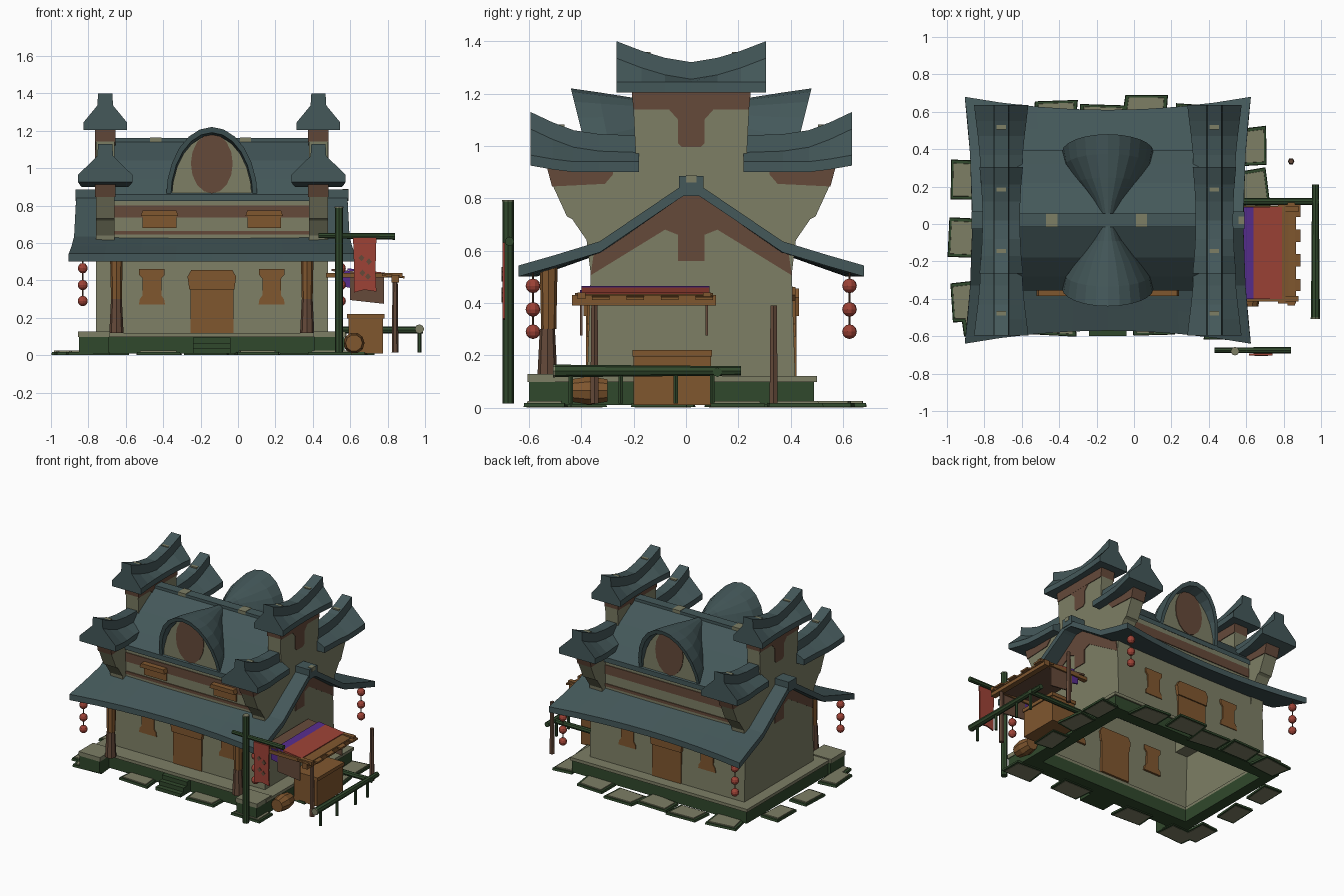
import bpy, bmesh, math, random
from mathutils import Vector, Matrix

if "Cube" in bpy.data.objects:
    bpy.data.objects.remove(bpy.data.objects["Cube"])
random.seed(4)

def material(name, c):
    m = bpy.data.materials.new(name)
    m.diffuse_color = (*c, 1)
    m.use_nodes = True
    m.node_tree.nodes["Principled BSDF"].inputs["Base Color"].default_value = m.diffuse_color
    return m

ROOF = material("slate teal", (0.058, 0.098, 0.102))
STONE = material("pale stone", (0.205, 0.210, 0.130))
BROWN = material("dark timber", (0.130, 0.068, 0.042))
WOOD = material("orange wood", (0.216, 0.095, 0.028))
GREEN = material("moss green", (0.030, 0.065, 0.025))
RED = material("red cloth", (0.340, 0.055, 0.037))
PURPLE = material("purple cloth", (0.095, 0.026, 0.270))
XC, YC = -0.14, 0.02          # house centre

def mesh(name, verts, faces, mat):
    bm = bmesh.new()
    vs = [bm.verts.new(v) for v in verts]
    for f in faces:
        bm.faces.new([vs[i] for i in f])
    bmesh.ops.recalc_face_normals(bm, faces=bm.faces)
    me = bpy.data.meshes.new(name)
    bm.to_mesh(me)
    bm.free()
    me.materials.append(mat)
    ob = bpy.data.objects.new(name, me)
    bpy.context.collection.objects.link(ob)
    return ob

def loft(name, rings, mat, caps=True):
    n, k = len(rings[0]), len(rings)
    faces = [(i*n+j, i*n+(j+1) % n, (i+1)*n+(j+1) % n, (i+1)*n+j)
             for i in range(k-1) for j in range(n)]
    if caps:
        faces += [tuple(range(n)), tuple(range((k-1)*n, k*n))]
    return mesh(name, [p for r in rings for p in r], faces, mat)

def prism_x(name, pts, x0, x1, mat):
    return loft(name, [[(x, y, z) for y, z in pts] for x in (x0, x1)], mat)

def prism_y(name, pts, y0, y1, mat):
    return loft(name, [[(x, y, z) for x, z in pts] for y in (y0, y1)], mat)

def box(name, x0, x1, y0, y1, z0, z1, mat):
    return prism_x(name, [(y0, z0), (y1, z0), (y1, z1), (y0, z1)], x0, x1, mat)

def tube(name, x0, x1, levels, mat):
    # open rectangular shell: levels are (half depth, z)
    return loft(name, [[(x0, YC-h, z), (x1, YC-h, z), (x1, YC+h, z), (x0, YC+h, z)] for h, z in levels], mat, False)

def rod(name, p, q, r0, r1, mat, n=8):
    p, q = Vector(p), Vector(q)
    rot = (q-p).to_track_quat('Z', 'Y')
    return loft(name, [[c + rot @ Vector((r*math.cos(2*math.pi*i/n), r*math.sin(2*math.pi*i/n), 0))
                        for i in range(n)] for c, r in ((p, r0), (q, r1))], mat)

def ball(name, c, r, mat):
    bm = bmesh.new()
    bmesh.ops.create_uvsphere(bm, u_segments=10, v_segments=6, radius=r, matrix=Matrix.Translation(c))
    me = bpy.data.meshes.new(name)
    bm.to_mesh(me)
    bm.free()
    me.materials.append(mat)
    bpy.context.collection.objects.link(bpy.data.objects.new(name, me))

def mirror_pts(half):
    return [(YC+d, z) for d, z in half] + [(YC-d, z) for d, z in reversed(half)]

# foundation ring (open inside), column pads and steps
for x0, x1, y0, y1 in ((-0.83, 0.57, -0.49, -0.37), (-0.83, 0.57, 0.39, 0.49),
                       (-0.83, -0.75, -0.37, 0.39), (0.47, 0.57, -0.37, 0.39)):
    box("foundation", x0, x1, y0, y1, 0.01, 0.1, GREEN)
    box("foundation_slab", x0-0.01*(x0 < -0.8), x1+0.01*(x1 > 0.5), y0-0.01*(y0 < -0.4),
        y1+0.01*(y1 > 0.4), 0.098, 0.12, STONE)
for s in (-1, 1):
    x = XC + s*0.63
    box("column_pad", x-0.08, x+0.08, -0.6, -0.44, 0.01, 0.1, GREEN)
    box("column_pad_top", x-0.085, x+0.085, -0.605, -0.44, 0.098, 0.128, STONE)
    x = XC + s*0.51
    rod("porch_column", (x, -0.53, 0.12), (x, -0.53, 0.3), 0.038, 0.029, BROWN)
    rod("porch_column_top", (x, -0.525, 0.3), (x, -0.525, 0.535), 0.029, 0.034, WOOD)
for i in range(3):
    box("step", -0.24, -0.04, -0.6+0.035*i, -0.48, 0.01, 0.035+0.03*i, GREEN)

# two storeys of wall, hollow inside
tube("lower_walls", -0.76, 0.48, [(0.398, 0.1), (0.385, 0.5), (0.38, 0.6)], STONE)
tube("upper_walls", -0.68, 0.40, [(0.36, 0.58), (0.36, 0.87)], STONE)

# lower roof with flared eaves, and its ridge cap
prof = [(0.03, 0.85), (0.05, 0.838), (0.35, 0.635), (0.52, 0.583), (0.66, 0.543)]
def lower_ring(t):
    def pt(d, z, s):
        pull = 0.07*(1-t*t)*(d/0.66)**2
        return (XC + t*(0.725 + 0.04*(d/0.66)**2), YC + s*(d-pull), z)
    top = [pt(d, z, 1) for d, z in reversed(prof)] + [pt(d, z, -1) for d, z in prof]
    return top + [(x, y, z-0.042) for x, y, z in reversed(top)]
loft("lower_roof", [lower_ring(t) for t in (-1, -0.75, -0.5, -0.25, 0, 0.25, 0.5, 0.75, 1)], ROOF)
for x0, x1 in ((-0.87, -0.75), (0.47, 0.59)):
    box("lower_ridge_cap", x0, x1, YC-0.046, YC+0.046, 0.825, 0.885, ROOF)

# upper roof and ridge cap
up = [(0.035, 1.14), (0.20, 1.04), (0.30, 0.94), (0.375, 0.86)]
top = mirror_pts(up[::-1])
prism_x("upper_roof", top + [(y, z-0.035) for y, z in reversed(top)], -0.68, 0.40, ROOF)
box("ridge_cap", -0.68, 0.40, YC-0.035, YC+0.035, 1.11, 1.16, ROOF)
for x in (-0.44, 0.04):
    box("ridge_stone", x-0.03, x+0.03, YC-0.036, YC+0.036, 1.13, 1.163, STONE)
box("ridge_stone_side", 0.56, 0.592, YC-0.02, YC+0.02, 0.86, 0.888, STONE)

# stepped gable walls with curved caps
wall = [(0.383, 0.5), (0.4, 0.64), (0.455, 0.72), (0.475, 0.73), (0.53, 0.85),
        (0.55, 0.92), (0.21, 0.92), (0.225, 1.215)]
def cap_ring(x, y, w, zb, zt):
    half = [(w, zb), (w, zb+0.04), (0.042, zt-0.065), (0.038, zt)]
    return [(x+a, y, z) for a, z in half] + [(x-a, y, z) for a, z in reversed(half)]
for s in (-1, 1):
    x = XC + s*0.57
    out = x + s*0.05
    prism_x("gable_wall", mirror_pts(wall), x-0.05, x+0.05, STONE)
    prism_x("gable_top_band", mirror_pts([(0.221, 1.14), (0.228, 1.21)]), x-0.055, x+0.055, BROWN)
    for o in (x-0.05, x+0.05):
        prism_x("gable_pendant", mirror_pts([(0.035, 0.995), (0.05, 1.01), (0.05, 1.1), (0.09, 1.145)]),
                o-0.004, o+0.004, BROWN)
    loft("top_cap", [cap_ring(x, YC+d, 0.1+0.2*d*d, 1.205, 1.32+0.08*(abs(d)/0.285)**1.5)
                     for d in (-0.285, -0.19, -0.1, 0, 0.1, 0.19, 0.285)], ROOF)
    # timber chevron beneath the lower roof
    chev = [(0.05, 0.56), (0.05, 0.66), (0.1, 0.68), (0.385, 0.505), (0.37, 0.605), (0.03, 0.83)]
    prism_x("gable_chevron", mirror_pts(chev), out-0.005, out+0.005, BROWN)
    for m in (-1, 1):
        prism_x("side_band", [(YC+m*d, z) for d, z in ((0.3, 0.89), (0.33, 0.855), (0.532, 0.845),
                (0.555, 0.93), (0.3, 0.93))], x-0.055, x+0.055, BROWN)
        loft("side_cap", [cap_ring(x, YC+m*d, w, zb, zt) for d, w, zb, zt in (
            (0.2, 0.11, 0.9, 1.04), (0.35, 0.115, 0.9, 1.045), (0.45, 0.125, 0.9, 1.06),
            (0.53, 0.135, 0.91, 1.09), (0.615, 0.145, 0.925, 1.13))], ROOF)
        for d, z in ((0.51, 1.08), (0.18, 1.357)):
            box("cap_stone", x-0.025, x+0.025, YC+m*d-0.025, YC+m*d+0.025, z-0.03, z+0.002, STONE)
        # lantern strings at the eave corners
        lx, ly = XC + s*0.69, YC + m*0.605
        rod("lantern_cord", (lx, ly, 0.27), (lx, ly, 0.53), 0.004, 0.004, BROWN, 4)
        for z in (0.465, 0.375, 0.29):
            ball("lantern", (lx, ly, z), 0.028, RED)

# front and back details
def arch(w, h, zb, n=12):
    return [(XC+w*math.cos(math.pi*i/n), zb+h*math.sin(math.pi*i/n)) for i in range(n+1)]
for m in (-1, 1):
    Y = lambda d: YC + m*d
    rings = []
    for d, w, zb, zt, lean in ((0.365, 0.245, 0.84, 1.22, 0.25), (0.29, 0.23, 0.88, 1.205, 0.2),
            (0.2, 0.165, 0.95, 1.185, 0.12), (0.11, 0.085, 1.03, 1.165, 0), (0.0, 0.03, 1.08, 1.15, 0)):
        o, i = arch(w, zt-zb, zb), arch(w-0.025, zt-zb-0.03, zb)
        rings.append([(x, Y(d + lean*(z-zb)), z) for x, z in o + i[::-1]])
    loft("dormer_roof", rings, ROOF)
    prism_y("dormer_face", arch(0.215, 0.34, 0.835), Y(0.33), Y(0.368), STONE)
    oval = [(XC+0.112*math.cos(a), 1.025+0.16*math.sin(a)) for a in (2*math.pi*i/16 for i in range(16))]
    prism_y("dormer_panel", oval, Y(0.366), Y(0.373), BROWN)
    # upper storey bands
    box("upper_band", -0.66, 0.38, Y(0.35), Y(0.366), 0.735, 0.8, BROWN)
    box("lower_band", -0.66, 0.38, Y(0.35), Y(0.366), 0.645, 0.665, BROWN)
    for s in (-1, 1):
        # hooded upper windows on the front only
        x = XC + s*0.28
        if m < 0:
            box("upper_window", x-0.09, x+0.09, Y(0.355), Y(0.37), 0.68, 0.75, WOOD)
            prism_y("window_hood", [(x-0.1, 0.745), (x+0.1, 0.745), (x+0.09, 0.775), (x-0.09, 0.775)],
                    Y(0.35), Y(0.405), WOOD)
        # hourglass window shutters
        x = XC + s*0.32
        hg = [(0.07, 0.27), (0.065, 0.3), (0.05, 0.32), (0.05, 0.41), (0.068, 0.43), (0.068, 0.46)]
        prism_y("window", [(x+a, z) for a, z in hg] + [(x-a, z) for a, z in hg[::-1]], Y(0.378), Y(0.398), WOOD)
    box("door", XC-0.115, XC+0.115, Y(0.375), Y(0.403), 0.12, 0.4, WOOD)
    prism_y("door_lintel", [(XC-0.12, 0.35), (XC+0.12, 0.35), (XC+0.13, 0.42), (XC+0.11, 0.455),
                            (XC-0.11, 0.455), (XC-0.13, 0.42)], Y(0.375), Y(0.412), WOOD)

# market stall: sloping striped awning, plank edge, posts
def slope(name, x0, x1, y0, y1, mat, dz=0.0):
    z = lambda x: 0.465 - (x-0.585)*0.12 + dz
    prism_y(name, [(x0, z(x0)), (x1, z(x1)), (x1, z(x1)-0.012), (x0, z(x0)-0.012)], y0, y1, mat)
slope("awning_purple", 0.585, 0.64, -0.4, 0.09, PURPLE)
slope("awning_red", 0.64, 0.79, -0.4, 0.09, RED)
slope("awning_boards", 0.5, 0.8, -0.4, 0.09, BROWN, -0.013)
for i in range(8):
    y = -0.425 + i*0.066
    slope("awning_plank", 0.77, 0.865 + 0.025*(i % 2), y, y+0.066, WOOD, -0.006)
box("awning_edge_beam", 0.82, 0.86, -0.435, 0.115, 0.39, 0.43, WOOD)
for y in (-0.4, 0.08):
    box("awning_side_beam", 0.47, 0.88, y-0.015, y+0.015, 0.415, 0.44, WOOD)
    prism_y("awning_flap", [(0.6, 0.42), (0.78, 0.42), (0.78, 0.275), (0.6, 0.295)], y-0.005, y+0.004, BROWN)
    prism_y("purple_flap", [(0.55, 0.45), (0.6, 0.45), (0.6, 0.36), (0.55, 0.37)], y-0.005, y+0.004, PURPLE)
for y in (-0.35, 0.335):
    rod("stall_post", (0.84, y, 0.015), (0.84, y, 0.39), 0.018, 0.014, BROWN, 6)

# crate and barrel
box("crate", 0.59, 0.775, -0.2, 0.095, 0.01, 0.2, WOOD)
box("crate_lid", 0.582, 0.783, -0.205, 0.1, 0.195, 0.22, WOOD)
for y in (-0.44, -0.3):
    rod("barrel", (0.62, y, 0.065), (0.62, -0.37, 0.065), 0.045, 0.057, WOOD, 10)

# bamboo fence
rod("fence_rail_side", (0.97, -0.505, 0.14), (0.97, 0.21, 0.14), 0.024, 0.018, GREEN)
rod("fence_rail_end", (0.97, -0.508, 0.14), (0.97, -0.5, 0.14), 0.025, 0.025, STONE)
rod("fence_rail_back", (0.56, 0.12, 0.135), (0.99, 0.12, 0.135), 0.018, 0.018, GREEN)
for y in (-0.44, -0.25, -0.04, 0.1):
    rod("fence_post", (0.97, y, 0.015), (0.97, y, 0.13), 0.01, 0.01, GREEN, 6)

# banner pole with hanging flag
rod("banner_pole", (0.54, -0.68, 0.015), (0.54, -0.68, 0.79), 0.022, 0.022, GREEN)
rod("banner_pole_cap", (0.54, -0.68, 0.788), (0.54, -0.68, 0.794), 0.023, 0.023, STONE)
rod("banner_arm", (0.43, -0.675, 0.64), (0.84, -0.675, 0.635), 0.014, 0.018, GREEN)
prism_y("banner", [(0.615, 0.63), (0.74, 0.63), (0.735, 0.45), (0.74, 0.34), (0.675, 0.35), (0.62, 0.335),
                   (0.62, 0.48)], -0.702, -0.692, RED)
for x, z in ((0.66, 0.52), (0.7, 0.5), (0.665, 0.44), (0.695, 0.42)):
    prism_y("banner_mark", [(x-0.016, z), (x, z-0.018), (x+0.016, z), (x, z+0.018)], -0.706, -0.698, BROWN)

# mossy paving slabs around the base
slabs = [(-0.91, 0.23, 0), (-0.92, -0.08, 0), (-0.91, -0.42, 0), (0.635, 0.41, 0), (0.645, 0.19, 0),
         (0.62, -0.1, 0), (-0.7, 0.55, 1), (-0.42, 0.58, 1), (-0.17, 0.56, 1), (0.06, 0.61, 1), (0.33, 0.56, 1),
         (-0.43, -0.52, 1), (0.1, -0.52, 1), (0.5, -0.54, 1), (-0.8, -0.52, 1)]
for x, y, along in slabs:
    hx, hy = (0.115, 0.08) if along else (0.07, 0.105)
    turn = Matrix.Translation((x, y, 0)) @ Matrix.Rotation(random.uniform(-0.12, 0.12), 4, 'Z')
    corners = [Vector((sx*hx*random.uniform(0.9, 1.1), sy*hy*random.uniform(0.9, 1.1), 0))
               for sx, sy in ((-1, -1), (1, -1), (1, 1), (-1, 1))]
    layer = lambda k, z: [turn @ (c*k + Vector((0, 0, z))) for c in corners]
    loft("paving_slab", [layer(1, 0.002), layer(0.97, 0.018)], GREEN)
    loft("paving_top", [layer(0.86, 0.0), layer(0.82, 0.024)], STONE)
